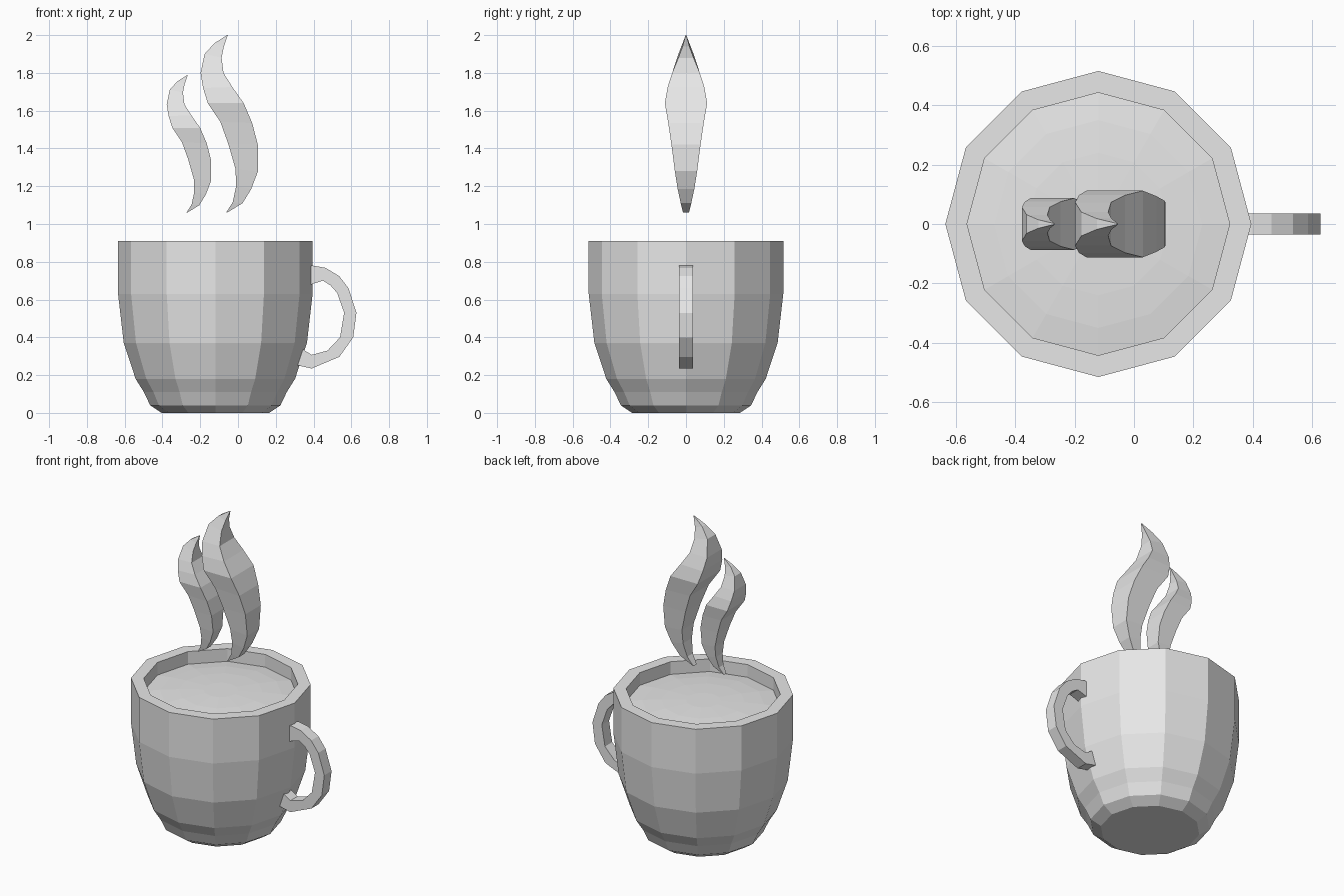
import bpy, bmesh, math

if "Cube" in bpy.data.objects:
    bpy.data.objects.remove(bpy.data.objects["Cube"], do_unlink=True)

grey = bpy.data.materials.new("plain grey")
grey.use_nodes = True
grey.diffuse_color = (0.8, 0.8, 0.8, 1)
grey.node_tree.nodes["Principled BSDF"].inputs["Base Color"].default_value = (0.8, 0.8, 0.8, 1)

CUP_X, SIDES = -0.12, 12


def make_object(name, bm, x=0):
    bmesh.ops.recalc_face_normals(bm, faces=bm.faces)
    mesh = bpy.data.meshes.new(name)
    bm.to_mesh(mesh)
    bm.free()
    mesh.materials.append(grey)
    ob = bpy.data.objects.new(name, mesh)
    ob.location.x = x
    bpy.context.collection.objects.link(ob)
    return ob


def skin(bm, loops):
    """Join successive closed loops with quads and cap both ends."""
    n = len(loops[0])
    for a, b in zip(loops, loops[1:]):
        for i in range(n):
            j = (i + 1) % n
            bm.faces.new((a[i], a[j], b[j], b[i]))
    bm.faces.new(loops[0])
    bm.faces.new(loops[-1])


def lathe(name, profile):
    bm = bmesh.new()
    loops = []
    for r, z in profile:
        angles = [math.tau * i / SIDES for i in range(SIDES)]
        loops.append([bm.verts.new((r * math.cos(a), r * math.sin(a), z)) for a in angles])
    skin(bm, loops)
    return make_object(name, bm, CUP_X)


def ribbon(name, stations):
    """Rectangular bar through stations of (edge point, edge point, half depth)."""
    bm = bmesh.new()
    loops = []
    for (ax, az), (bx, bz), t in stations:
        corners = ((ax, -t, az), (bx, -t, bz), (bx, t, bz), (ax, t, az))
        loops.append([bm.verts.new(c) for c in corners])
    skin(bm, loops)
    return make_object(name, bm)


# Cup: outer wall, flat rim, then the hollow inside
lathe("cup", [(.285, 0), (.345, .04), (.378, .11), (.422, .18), (.485, .37),
              (.515, .63), (.515, .91), (.442, .91), (.442, .63), (.41, .37), (.3, .15)])

# Drink: very shallow dome below the rim
lathe("drink", [(.443, .80), (.443, .83), (.35, .842), (.24, .85), (.1, .855)])

# Handle: outer and inner edge points from the upper end to the lower end
outer = [(.365, .775), (.395, .78), (.463, .768), (.535, .725), (.585, .66),
         (.627, .53), (.61, .40), (.537, .297), (.39, .235), (.30, .255)]
inner = [(.365, .67), (.395, .683), (.45, .70), (.49, .675), (.525, .635),
         (.562, .53), (.54, .40), (.474, .33), (.39, .307), (.33, .345)]
ribbon("handle", [(o, i, .036) for o, i in zip(outer, inner)])

# Steam: left edge x, left z, right edge x, right z, half depth
STEAM = [(-.058, 2.0, -.054, 2.0, .002), (-.125, 1.957, -.075, 1.94, .018),
         (-.177, 1.90, -.087, 1.88, .04), (-.198, 1.80, -.077, 1.80, .073),
         (-.185, 1.72, -.03, 1.725, .097), (-.16, 1.64, .03, 1.64, .112),
         (-.093, 1.54, .075, 1.535, .094), (-.05, 1.42, .105, 1.42, .077),
         (-.013, 1.29, .106, 1.28, .059), (-.01, 1.20, .07, 1.185, .044),
         (-.028, 1.115, .024, 1.11, .028), (-.063, 1.06, -.055, 1.062, .016)]
BASE = 1.06


def steam(name, scale, shift):
    def place(x, z):
        return x * scale + shift, BASE + (z - BASE) * scale
    ribbon(name, [(place(a, az), place(b, bz), t * scale) for a, az, b, bz, t in STEAM])


steam("large_steam", 1, 0)
steam("small_steam", .775, -.224)
